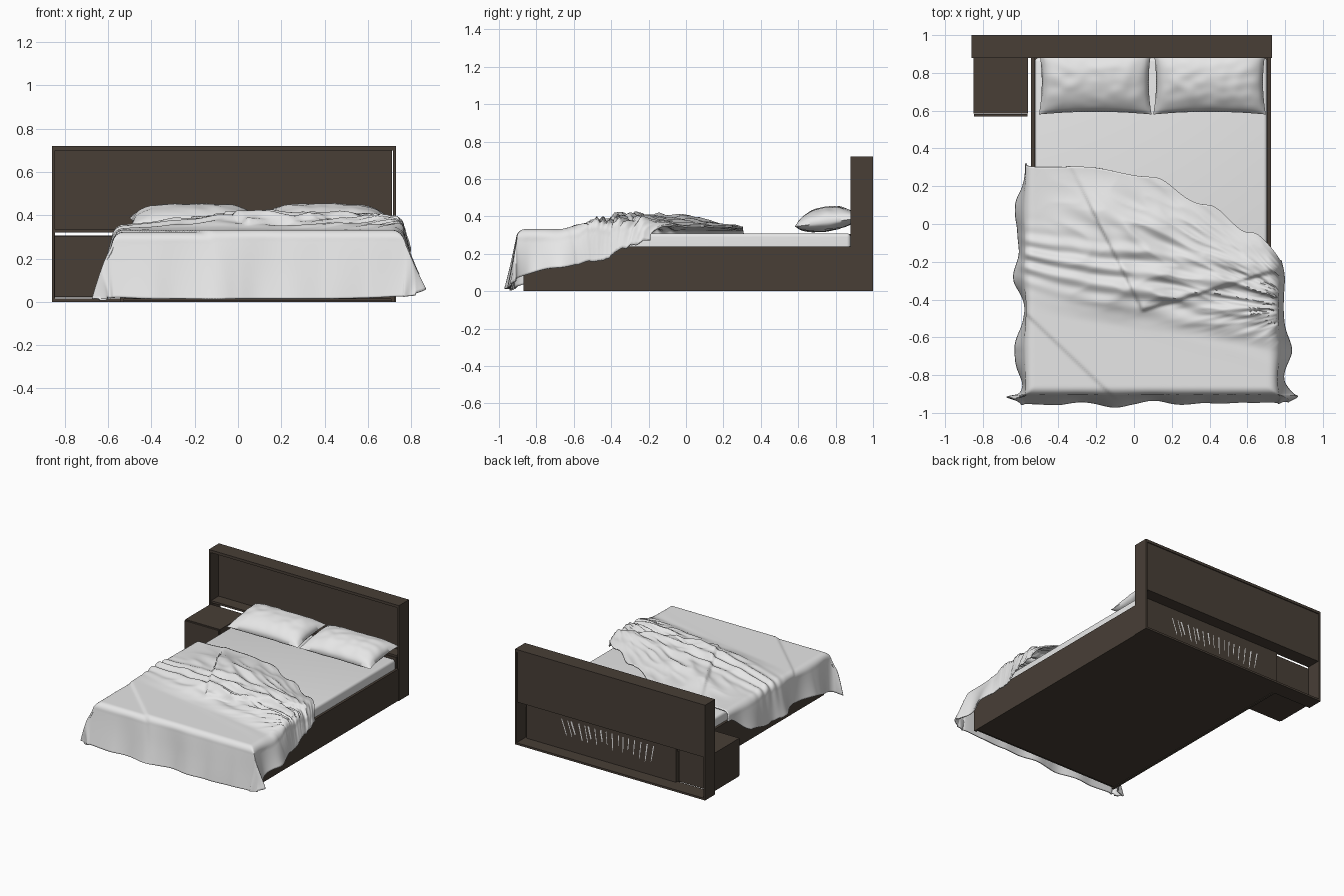
import bpy, bmesh, math, random
from mathutils import Vector, noise

if "Cube" in bpy.data.objects:
    bpy.data.objects.remove(bpy.data.objects["Cube"], do_unlink=True)
random.seed(4)


def material(name, rgb):
    m = bpy.data.materials.new(name)
    m.use_nodes = True
    m.diffuse_color = (*rgb, 1)
    m.node_tree.nodes["Principled BSDF"].inputs["Base Color"].default_value = (*rgb, 1)
    return m


wood = material("dark_wood", (0.065, 0.049, 0.037))
linen = material("white_linen", (0.8, 0.8, 0.8))


def add_object(name, bm, mat, smooth=None):
    me = bpy.data.meshes.new(name)
    bm.normal_update()
    bm.to_mesh(me)
    bm.free()
    ob = bpy.data.objects.new(name, me)
    bpy.context.collection.objects.link(ob)
    me.materials.append(mat)
    if smooth:
        bpy.ops.object.select_all(action="DESELECT")
        ob.select_set(True)
        bpy.context.view_layer.objects.active = ob
        bpy.ops.object.shade_smooth_by_angle(angle=math.radians(smooth))
    return ob


def box(name, xs, ys, zs, mat=wood, bevel=0):
    bm = bmesh.new()
    bmesh.ops.create_cube(bm, size=1)
    for v in bm.verts:
        v.co = [r[0] if c < 0 else r[1] for c, r in zip(v.co, (xs, ys, zs))]
    if bevel:
        bmesh.ops.bevel(bm, geom=bm.edges[:], offset=bevel, segments=4, affect="EDGES", profile=0.5)
    return add_object(name, bm, mat, 40 if bevel else None)


def grid_surface(bm, nu, nv, fn):
    rows = [[bm.verts.new(fn(i / nu, j / nv)) for i in range(nu + 1)] for j in range(nv + 1)]
    for j in range(nv):
        for i in range(nu):
            bm.faces.new((rows[j][i], rows[j][i + 1], rows[j + 1][i + 1], rows[j + 1][i]))


def lerp_points(x, pts):
    if x <= pts[0][0]:
        return pts[0][1]
    for (x0, y0), (x1, y1) in zip(pts, pts[1:]):
        if x <= x1:
            t = (x - x0) / (x1 - x0)
            return y0 + (y1 - y0) * t * t * (3 - 2 * t)
    return pts[-1][1]


def smooth(a, b, x):
    t = min(1, max(0, (x - a) / (b - a)))
    return t * t * (3 - 2 * t)


# Headboard: a thin frame with a recessed upper panel and an open niche at the back
DEPTH = (0.88, 1.0)
box("headboard_top", (-0.86, 0.73), DEPTH, (0.7, 0.72))
box("headboard_bottom", (-0.86, 0.73), DEPTH, (0, 0.015))
box("headboard_right_side", (-0.86, -0.845), DEPTH, (0.015, 0.7))
box("headboard_left_side", (0.717, 0.73), DEPTH, (0.015, 0.7))
box("headboard_panel", (-0.845, 0.712), (0.975, 0.993), (0.335, 0.7))
box("headboard_ledge", (-0.845, 0.712), (0.885, 0.993), (0.32, 0.335))

# Bed base
for side, x0, x1 in (("right", -0.545, -0.527), ("left", 0.707, 0.725)):
    box(side + "_rail", (x0, x1), (-0.87, 0.885), (0, 0.24))
box("foot_rail", (-0.527, 0.707), (-0.87, -0.85), (0.012, 0.24))
box("base_bottom", (-0.527, 0.707), (-0.85, 0.885), (0.005, 0.02))
box("head_rail", (-0.545, 0.705), (0.88, 0.9), (0.015, 0.32))

# Nightstand with a separate door
box("nightstand", (-0.85, -0.56), (0.585, 0.885), (0.02, 0.307))
box("nightstand_door", (-0.847, -0.563), (0.57, 0.583), (0.023, 0.304))

# Mattress, with the wrinkles that press through the head rail
box("mattress", (-0.525, 0.705), (-0.845, 0.88), (0.06, 0.31), linen, 0.02)
bm = bmesh.new()
for k in range(17):
    x = 0.41 - 0.048 * k + random.uniform(-0.01, 0.01)
    w, low = random.uniform(0.005, 0.014), random.uniform(0.1, 0.16)
    lean = 0.04 - 0.004 * k
    pts = ((x, 0.245), (x + w, 0.24), (x + w * 0.6 - lean, low), (x - lean, low + 0.01))
    bm.faces.new([bm.verts.new((px, 0.903, pz)) for px, pz in pts])
add_object("mattress_wrinkles", bm, linen)


# Pillows: two pinched sheets joined at the seam, tipped up toward the headboard
def pillow(name, cx, seed):
    bm = bmesh.new()
    for sign in (1, -1):
        def point(u, v):
            s, t = 2 * u - 1, 2 * v - 1
            puff = (max(0, 1 - s ** 4) * max(0, 1 - t * t)) ** 0.55
            x = s * 0.298 * (1 - 0.05 * (1 - t * t))
            y = t * 0.172 * (1 - 0.08 * (1 - s * s))
            n = noise.noise(Vector((s * 4 + seed, t * 3, sign))) * 0.008 * puff
            z = puff * (0.083 if sign > 0 else -0.045) + n
            return (cx + x, 0.752 + y, 0.368 + z + 0.13 * y)
        grid_surface(bm, 40, 28, point)
    bmesh.ops.remove_doubles(bm, verts=bm.verts, dist=0.0005)
    bmesh.ops.recalc_face_normals(bm, faces=bm.faces)
    add_object(name, bm, linen, 70)


pillow("right_pillow", -0.205, 1)
pillow("left_pillow", 0.4, 8)


# Duvet: a sheet draped over three edges, rumpled toward the head
def over_edge(d, r, flare):
    if d <= 0:
        return d, 0
    arc = r * math.pi / 2
    if d < arc:
        return r * math.sin(d / r), r * (1 - math.cos(d / r))
    rest = d - arc
    return r + rest * flare, r + rest * math.sqrt(1 - flare * flare)


HEAD_EDGE = ((0, 0.27), (0.25, 0.3), (0.5, 0.25), (0.72, 0.1), (0.87, -0.06), (1, -0.24))
LEFT_DROP = ((-0.95, 0.3), (-0.7, 0.24), (-0.5, 0.22), (-0.2, 0.12))
RIGHT_DROP = ((-0.95, 0.33), (-0.6, 0.25), (-0.1, 0.27), (0.1, 0.22), (0.3, 0.1))


def rumple(x, y):
    # fan of folds gathered toward the left edge
    fan = math.atan2(y + 0.45, 0.95 - x)
    reach = math.hypot(y + 0.45, 0.95 - x)
    mask = smooth(-0.56, -0.36, y + 0.16 * x) * smooth(-0.6, -0.1, x)
    ridge = 1 - abs(noise.noise(Vector((fan * 6, reach * 2.2, 0)))) * 2
    fine = 1 - abs(noise.noise(Vector((fan * 13, reach * 4, 3)))) * 2
    cross = noise.noise(Vector((x * 7, y * 5, 6)))
    edge = 0.3 + 0.7 * smooth(0.28, 0.0, y + 0.45 * max(0, x))
    h = mask * edge * (0.018 + 0.022 * ridge + 0.013 * fine + 0.014 * cross)
    # folded-back flap with a pointed corner
    flap = min(x + 0.28 + (y - 0.17) * 0.5, y + 0.47 - 0.3 * (x - 0.04))
    h += 0.024 * smooth(0, 0.022, flap) * edge
    # long folds sweeping across the middle
    mid = -0.17 - 0.17 * (x + 0.6)
    t = (y - mid) / (0.11 + 0.06 * (x + 0.6))
    h += 0.012 * math.exp(-t * t) * (1 + math.sin(t * 9 + 2 * noise.noise(Vector((x * 3, y, 1)))))
    # diagonal crease near the foot
    c = (y + 0.45) + 0.95 * (x + 0.6)
    h += 0.01 * smooth(-0.01, 0.012, c)
    return max(0, h)


def duvet_point(u, v):
    b = -1.2 + 0.05 * (2 * u - 1) ** 4 + (lerp_points(u, HEAD_EDGE) + 1.2) * v
    a0 = -0.53 - lerp_points(b, RIGHT_DROP)
    a1 = 0.71 + lerp_points(b, LEFT_DROP)
    a = a0 + (a1 - a0) * u
    left, dl = over_edge(a - 0.71, 0.06, 0.32)
    right, dr = over_edge(-0.53 - a, 0.05, 0.2)
    front, df = over_edge(-0.86 - b, 0.045, 0.17)
    side = max(dl, dr)
    x = 0.71 + left if dl else (-0.53 - right if dr else a)
    y = -0.86 - front if df else b
    hang = max(side, df)
    down = hang + 0.12 * min(side, df)
    # soft ripples in the hanging cloth
    if side:
        x += (1 if dl else -1) * side * (0.12 * math.sin(b * 17) + 0.15 * noise.noise(Vector((b * 6, 2, a))))
    if df:
        y += df * 0.1 * noise.noise(Vector((a * 5, 1, b)))
    h = rumple(x, y) * (1 - 0.75 * smooth(0.04, 0.2, hang))
    return (x, y, max(0.015, 0.322 + h - down))


bm = bmesh.new()
grid_surface(bm, 150, 150, duvet_point)
duvet = add_object("duvet", bm, linen, 60)
shell = duvet.modifiers.new("thickness", "SOLIDIFY")
shell.thickness = 0.01
shell.offset = -1
